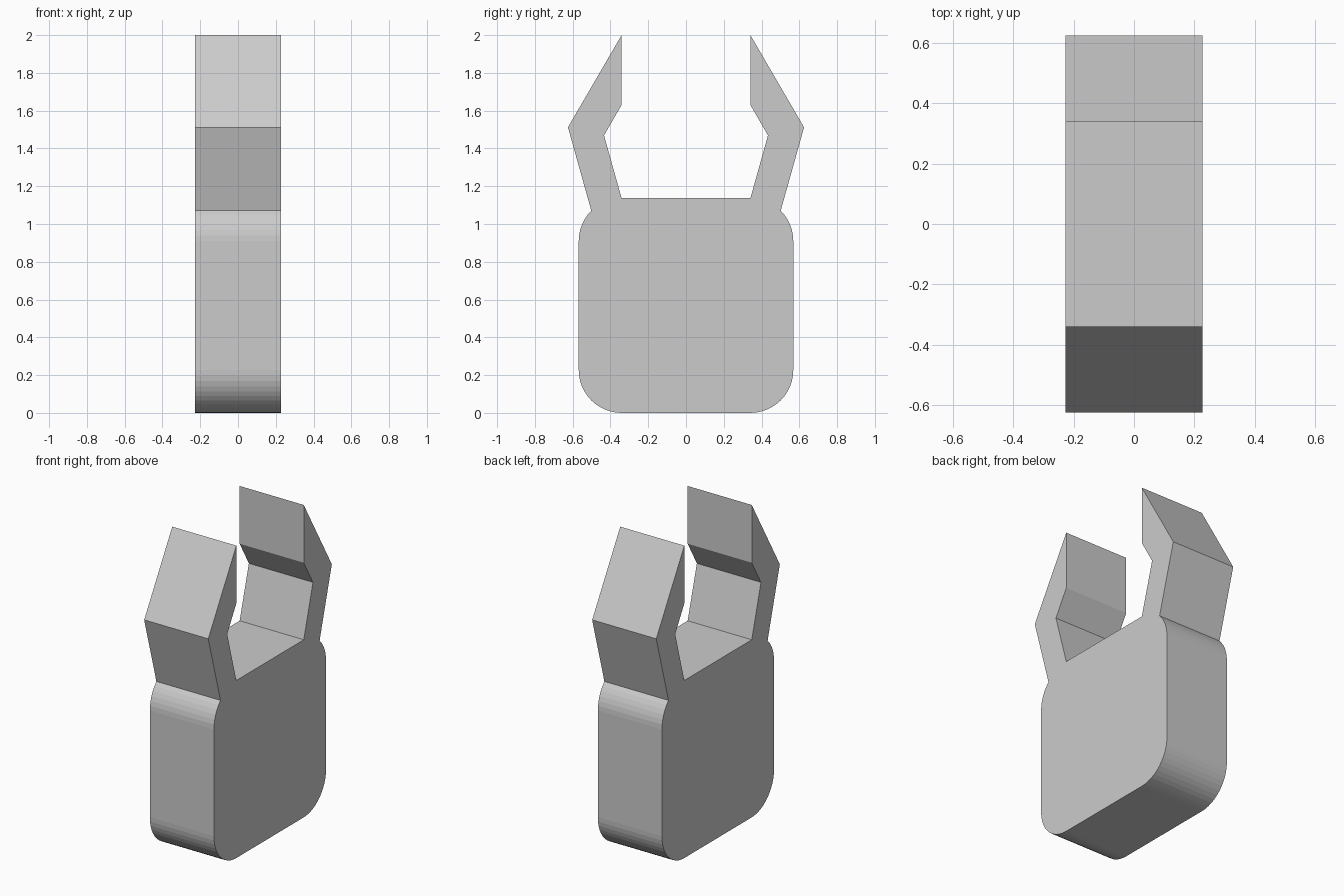
import bpy, bmesh
from math import cos, sin, radians

if "Cube" in bpy.data.objects:
    bpy.data.objects.remove(bpy.data.objects["Cube"])

HALF_THICK = 0.227   # half depth along x
RADIUS = 0.227       # corner radius of the block
CY = 0.341           # corner centre offset in y


def arc(cz, start, end, steps):
    """Points of a rounded corner in the y-z plane."""
    angles = [radians(start + (end - start) * i / steps) for i in range(steps + 1)]
    return [(CY + RADIUS * cos(a), cz + RADIUS * sin(a)) for a in angles]


# Right half of the outline: block corners, then the bent gripping arm
half = arc(RADIUS, -90, 0, 12) + arc(0.91, 0, 45, 6)
half += [(0.625, 1.512), (0.341, 2.0), (0.341, 1.63), (0.434, 1.469), (CY, 1.137)]
outline = half + [(-y, z) for y, z in reversed(half)]

# Extrude the mirrored outline through the thickness
bm = bmesh.new()
face = bm.faces.new([bm.verts.new((-HALF_THICK, y, z)) for y, z in outline])
ext = bmesh.ops.extrude_face_region(bm, geom=[face], use_keep_orig=True)
moved = [v for v in ext["geom"] if isinstance(v, bmesh.types.BMVert)]
bmesh.ops.translate(bm, verts=moved, vec=(2 * HALF_THICK, 0, 0))
bmesh.ops.recalc_face_normals(bm, faces=bm.faces)

mesh = bpy.data.meshes.new("clip_block")
bm.to_mesh(mesh)
bm.free()
clip = bpy.data.objects.new("clip_block", mesh)
bpy.context.collection.objects.link(clip)
